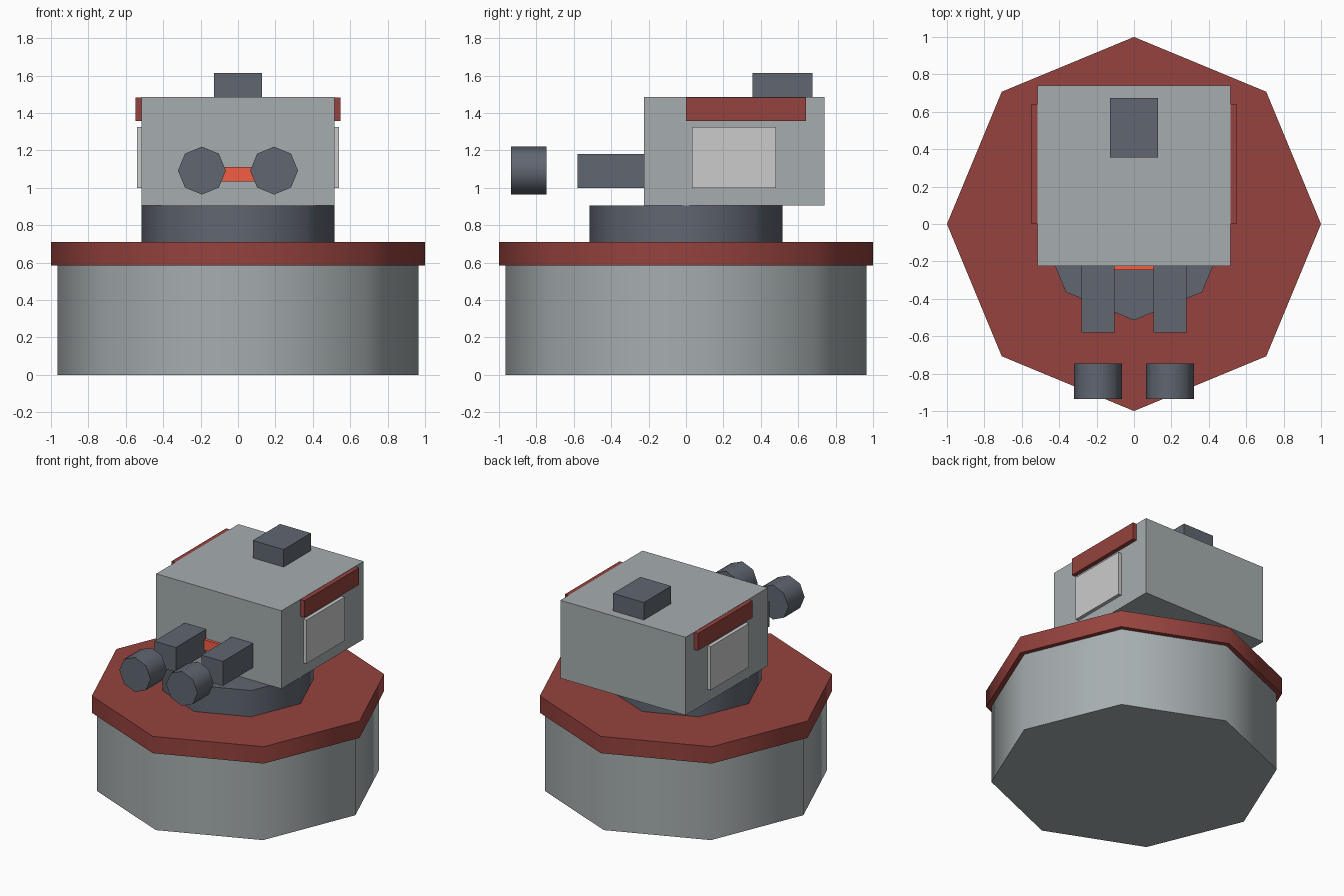
import bpy
import math

if "Cube" in bpy.data.objects:
    bpy.data.objects.remove(bpy.data.objects["Cube"])


def material(name, rgb):
    m = bpy.data.materials.new(name)
    m.diffuse_color = (*rgb, 1)
    m.use_nodes = True
    m.node_tree.nodes["Principled BSDF"].inputs["Base Color"].default_value = m.diffuse_color
    return m


BODY = material("steel", (0.38, 0.42, 0.43))
DARK = material("dark_metal", (0.117, 0.134, 0.165))
RED = material("red_paint", (0.30, 0.055, 0.047))
GLOW = material("orange_lens", (0.9, 0.11, 0.06))


def finish(name, mat):
    ob = bpy.context.object
    ob.name = name
    if mat:
        ob.data.materials.append(mat)
    return ob


def box(name, x, y, z, mat=None):
    """Box from (min, max) pairs on each axis."""
    spans = (x, y, z)
    bpy.ops.mesh.primitive_cube_add(size=1, location=[(a + b) / 2 for a, b in spans])
    ob = finish(name, mat)
    ob.scale = [b - a for a, b in spans]
    bpy.ops.object.transform_apply(location=False, rotation=False, scale=True)
    return ob


def octagon(name, radius, depth, centre, mat, tilt=0):
    """Eight-sided drum, smooth around the side with sharp rims."""
    bpy.ops.mesh.primitive_cylinder_add(vertices=8, radius=radius, depth=depth,
                                        location=centre, rotation=(tilt, 0, 0))
    ob = finish(name, mat)
    bpy.ops.object.shade_smooth_by_angle(angle=math.radians(50))
    return ob


# Pedestal: base drum, red rim, swivel ring
octagon("base_drum", 0.965, 0.60, (0, 0, 0.30), BODY)
octagon("base_rim", 1.0, 0.125, (0, 0, 0.6475), RED)
octagon("swivel_ring", 0.515, 0.195, (0, 0, 0.8075), DARK)

# Turret housing with a red band just under its top face and a roof hatch
box("housing", (-0.515, 0.515), (-0.225, 0.74), (0.905, 1.485), BODY)
box("red_band", (-0.547, 0.547), (0.0, 0.642), (1.357, 1.483), RED)
box("roof_hatch", (-0.127, 0.127), (0.355, 0.675), (1.485, 1.615), DARK)

# Sensor between the guns
box("sensor", (-0.13, 0.13), (-0.247, -0.20), (1.035, 1.112), GLOW)

# Mirrored side panels, barrels and floating muzzles
for side, s in (("left", -1), ("right", 1)):
    box(f"side_panel_{side}", sorted((s * 0.50, s * 0.541)), (0.032, 0.482), (1.0, 1.325))
    box(f"barrel_{side}", sorted((s * 0.105, s * 0.282)), (-0.58, -0.20), (1.0, 1.182), DARK)
    octagon(f"muzzle_{side}", 0.128, 0.19, (s * 0.193, -0.84, 1.092), DARK, math.pi / 2)
